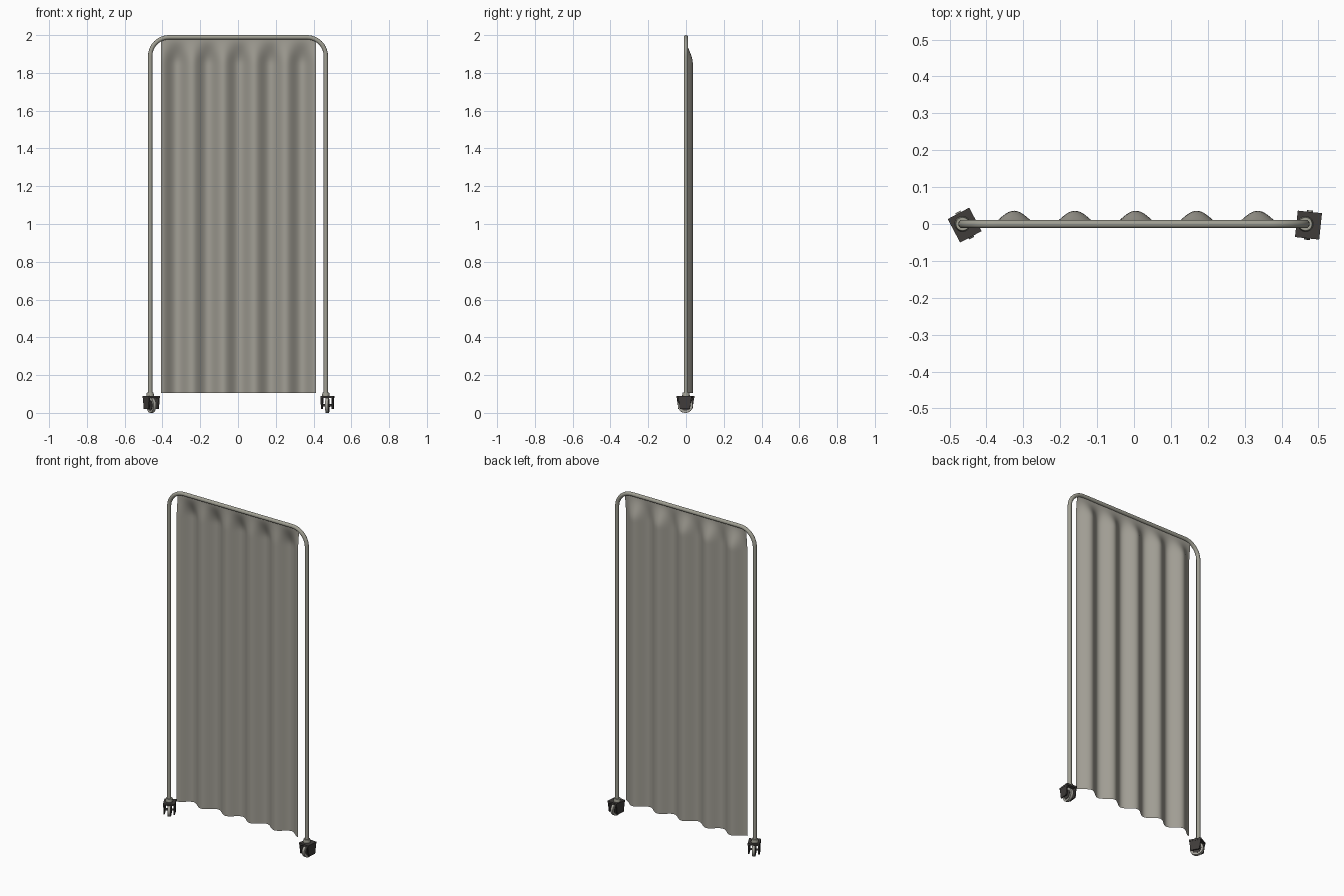
import bpy, bmesh, math
from mathutils import Matrix, Vector

if "Cube" in bpy.data.objects:
    bpy.data.objects.remove(bpy.data.objects["Cube"])


def material(name, rgb):
    m = bpy.data.materials.new(name)
    m.diffuse_color = (*rgb, 1)
    m.use_nodes = True
    m.node_tree.nodes["Principled BSDF"].inputs["Base Color"].default_value = m.diffuse_color
    return m


cloth = material("warm grey cloth", (0.36, 0.345, 0.30))
metal = material("grey metal", (0.35, 0.345, 0.29))
dark = material("dark plastic", (0.05, 0.045, 0.042))
light = material("light wheel rubber", (0.40, 0.39, 0.35))


def finish(name, bm, mat, matrix=Matrix(), smooth=True):
    bmesh.ops.recalc_face_normals(bm, faces=bm.faces)
    me = bpy.data.meshes.new(name)
    bm.to_mesh(me)
    bm.free()
    me.transform(matrix)
    me.materials.append(mat)
    ob = bpy.data.objects.new(name, me)
    bpy.context.collection.objects.link(ob)
    if smooth:
        bpy.ops.object.select_all(action='DESELECT')
        ob.select_set(True)
        bpy.context.view_layer.objects.active = ob
        bpy.ops.object.shade_smooth_by_angle(angle=math.radians(40))
    return ob


def cylinder(name, r, depth, matrix, mat, r2=None):
    bm = bmesh.new()
    bmesh.ops.create_cone(bm, cap_ends=True, segments=24, radius1=r,
                          radius2=r if r2 is None else r2, depth=depth)
    return finish(name, bm, mat, matrix)


# Bent tube frame: profile ring swept along posts, rounded corners and top rail
R, r, px, top = 0.10, 0.0115, 0.465, 1.9885
path = [(-px, 0.08, 0)]
for k in range(11):
    a = math.pi - k * math.pi / 20
    path.append((-px + R + R * math.cos(a), top - R + R * math.sin(a), k * math.pi / 20))
path += [(-x, z, math.pi - t) for x, z, t in reversed(path)]
bm = bmesh.new()
rings = []
for x, z, t in path:
    n = Vector((-math.cos(t), 0, math.sin(t)))
    rings.append([bm.verts.new(Vector((x, 0, z)) + n * r * math.cos(2 * math.pi * i / 16)
                               + Vector((0, 1, 0)) * r * math.sin(2 * math.pi * i / 16))
                  for i in range(16)])
for a, b in zip(rings, rings[1:]):
    for i in range(16):
        j = (i + 1) % 16
        bm.faces.new((a[i], a[j], b[j], b[i]))
bm.faces.new(rings[0])
bm.faces.new(rings[-1])
finish("tube_frame", bm, metal)

# Hanging curtain: waves that fade out at the top rail
x0, x1, nx = -0.407, 0.412, 100
levels = [0.105, 0.5, 1.0, 1.5, 1.8] + [1.82 + 0.0165 * i for i in range(11)]
bm = bmesh.new()
rows = []
for z in levels:
    s = min(1, max(0, (1.985 - z) / 0.135))
    s = s * s * (3 - 2 * s)
    row = []
    for i in range(nx + 1):
        x = x0 + (x1 - x0) * i / nx
        y = s * (0.013 + 0.023 * math.cos(2 * math.pi * (x - 0.005) / 0.165))
        row.append(bm.verts.new((x, y, z)))
    rows.append(row)
for a, b in zip(rows, rows[1:]):
    for i in range(nx):
        bm.faces.new((a[i], a[i + 1], b[i + 1], b[i]))
finish("curtain", bm, cloth)


def prism(name, profile, xa, xb, matrix, mat):
    """Extrude a (y, z) profile along the caster axle."""
    bm = bmesh.new()
    f = bm.faces.new([bm.verts.new((xa, y, z)) for y, z in profile])
    g = bmesh.ops.extrude_face_region(bm, geom=[f])["geom"]
    bmesh.ops.translate(bm, vec=(xb - xa, 0, 0),
                        verts=[v for v in g if isinstance(v, bmesh.types.BMVert)])
    return finish(name, bm, mat, matrix, False)


# Swivel casters, each turned differently
side_profile = [(-0.036, 0.088), (0.036, 0.088), (0.026, 0.02), (-0.026, 0.02)]
plate_profile = [(-0.036, 0.078), (0.036, 0.078), (0.036, 0.089), (-0.036, 0.089)]
for tag, cx, px_, ang in (("left", -0.459, -px, 28), ("right", 0.473, px, -6)):
    M = Matrix.Translation((cx, -0.003, 0)) @ Matrix.Rotation(math.radians(ang), 4, 'Z')
    axle = M @ Matrix.Translation((0, 0, 0.04)) @ Matrix.Rotation(math.pi / 2, 4, 'Y')
    prism(tag + "_caster_plate", plate_profile, -0.033, 0.033, M, dark)
    for s, side in ((-1, "inner"), (1, "outer")):
        prism(f"{tag}_caster_{side}_cheek", side_profile, s * 0.025, s * 0.032, M, dark)
    cylinder(tag + "_caster_wheel", 0.04, 0.016, axle, light)
    cylinder(tag + "_caster_hub", 0.028, 0.020, axle, dark)
    cylinder(tag + "_caster_axle", 0.006, 0.056, axle, dark)
    cylinder(tag + "_post_collar", 0.021, 0.020,
             Matrix.Translation((px_, 0, 0.097)), metal, 0.018)
